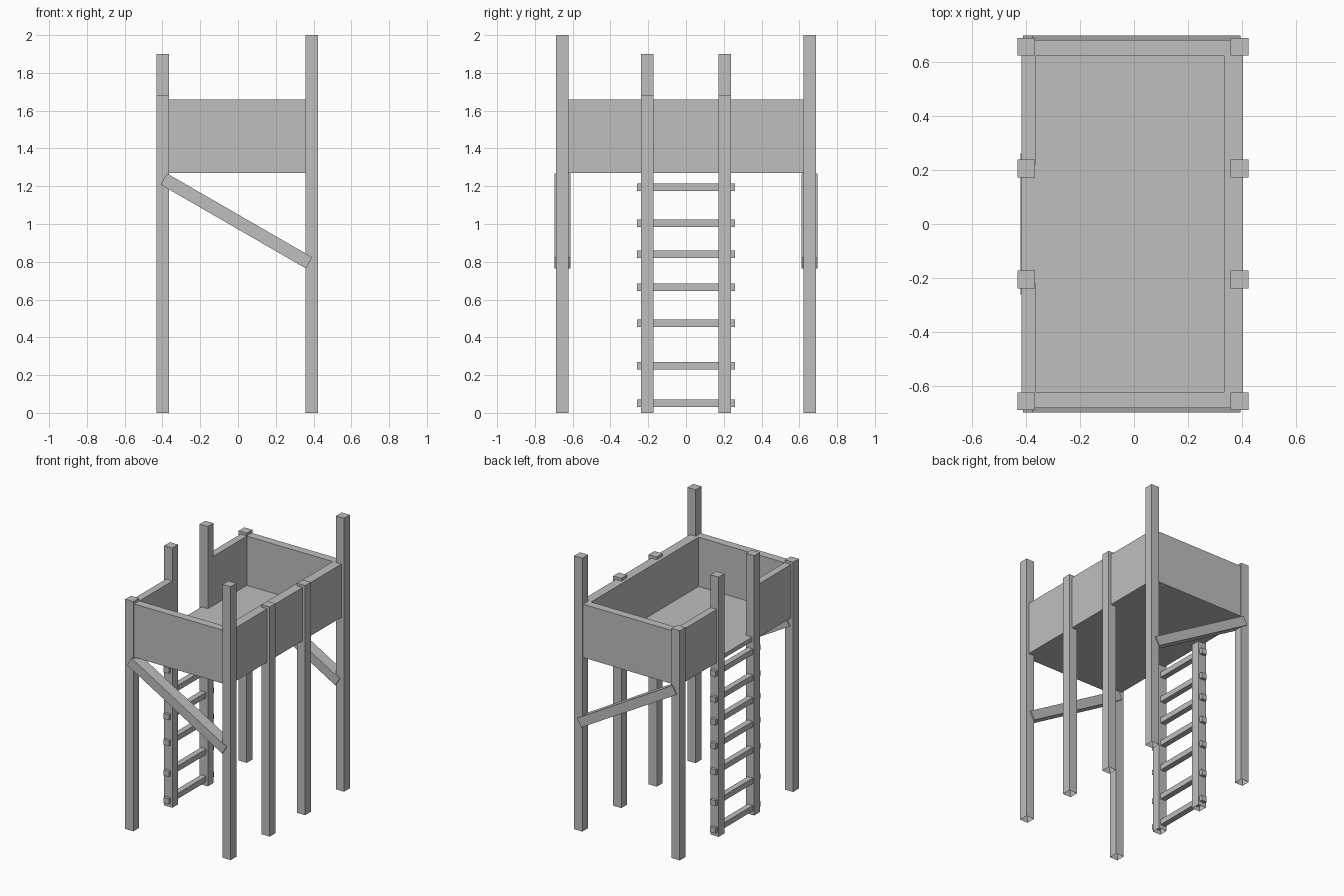
import bpy, bmesh
from math import radians
from mathutils import Matrix, Vector

cube = bpy.data.objects.get("Cube")
if cube:
    bpy.data.objects.remove(cube, do_unlink=True)

grey = bpy.data.materials.new("plain_grey")
grey.use_nodes = True
colour = (0.52, 0.52, 0.52, 1)
grey.diffuse_color = colour
grey.node_tree.nodes["Principled BSDF"].inputs["Base Color"].default_value = colour


def box(name, low, high, tilt=0, open_bottom=False):
    """Box between two corners, optionally tilted about y or without its underside."""
    low, high = Vector(low), Vector(high)
    bm = bmesh.new()
    bmesh.ops.create_cube(bm, size=1, matrix=Matrix.Diagonal((*(high - low), 1)))
    if open_bottom:
        bm.normal_update()
        under = [f for f in bm.faces if f.normal.z < -0.9]
        bmesh.ops.delete(bm, geom=under, context='FACES')
    mesh = bpy.data.meshes.new(name)
    bm.to_mesh(mesh)
    bm.free()
    mesh.materials.append(grey)
    obj = bpy.data.objects.new(name, mesh)
    obj.location = (low + high) / 2
    obj.rotation_euler.y = tilt
    bpy.context.collection.objects.link(obj)
    return obj


def post(name, x, y, height):
    r = 0.033
    box(name, (x - r, y - r, 0), (x + r, y + r, height), open_bottom=True)


LEFT, RIGHT = 0.39, -0.398      # post rows
CORNER, MIDDLE = 0.655, 0.205   # post distances along y
BASE, RIM = 1.27, 1.66          # platform wall heights

for side, s in (("front", -1), ("back", 1)):
    # Posts
    post(side + "_left_corner_post", LEFT, s * CORNER, 2.0)
    post(side + "_right_corner_post", RIGHT, s * CORNER, 1.68)
    post(side + "_left_middle_post", LEFT, s * MIDDLE, 1.68)
    post(side + "_ladder_post", RIGHT, s * MIDDLE, 1.9)

    # End walls and the short walls beside the ladder opening
    ya, yb = sorted((s * 0.62, s * 0.68))
    box(side + "_wall", (-0.415, ya, BASE), (0.402, yb, RIM))
    ya, yb = sorted((s * 0.22, s * 0.62))
    box(side + "_right_wall", (-0.415, ya, BASE), (-0.363, yb, RIM))

    # Diagonal braces wrapped around the corner posts
    ya, yb = sorted((s * 0.611, s * 0.697))
    box(side + "_brace", (-0.452, ya, 0.982), (0.436, yb, 1.05), tilt=radians(30))

# Platform
box("left_wall", (0.333, -0.62, BASE), (0.402, 0.62, RIM))
box("floor", (-0.415, -0.62, BASE), (0.333, 0.62, 1.3))

# Ladder rungs
for i, z in enumerate((0.05, 0.25, 0.475, 0.665, 0.84, 1.005, 1.195)):
    box(f"rung_{i + 1}", (-0.42, -0.26, z - 0.02), (-0.378, 0.26, z + 0.02))
